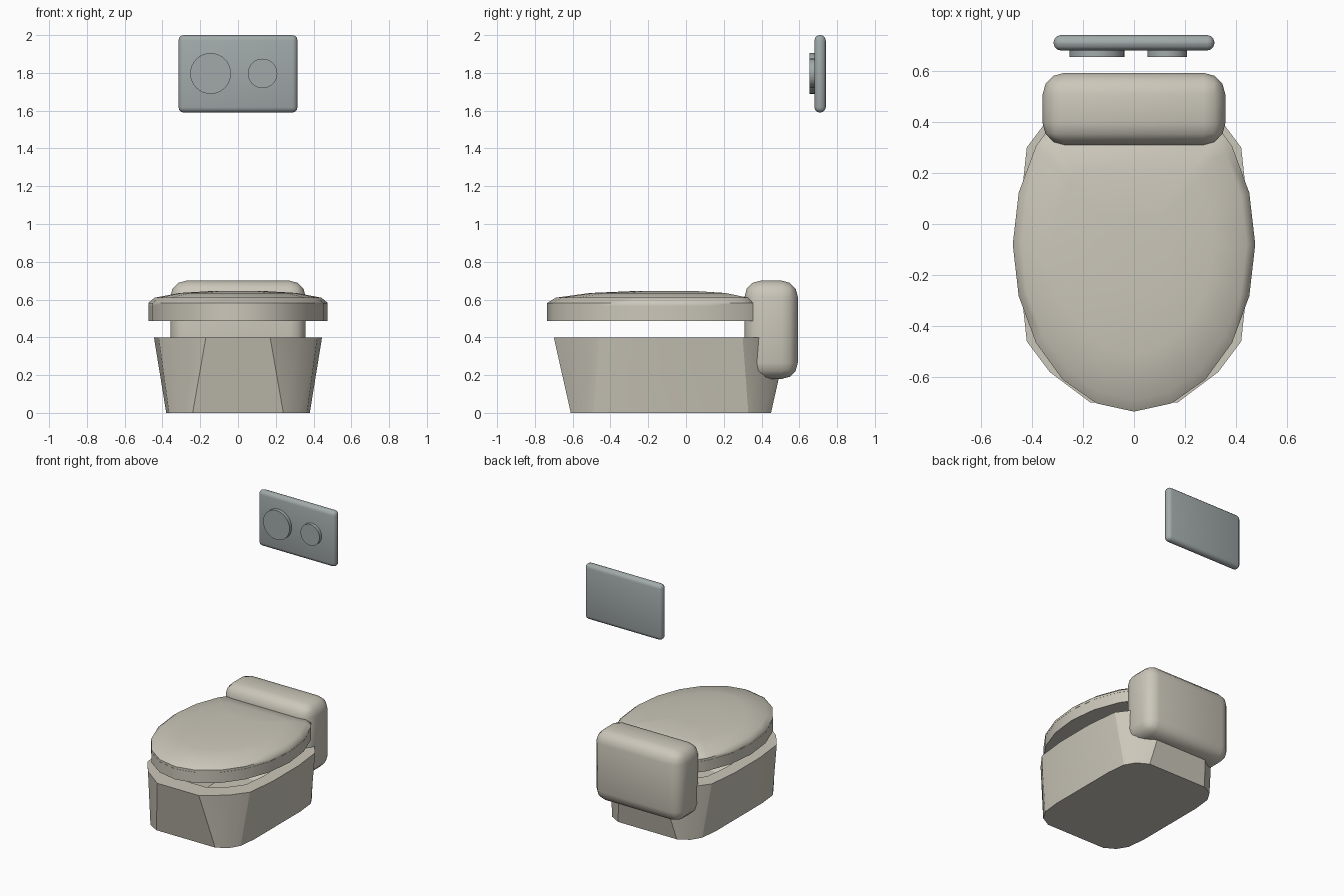
import bpy, math

if "Cube" in bpy.data.objects:
    bpy.data.objects.remove(bpy.data.objects["Cube"])

CY = -0.08  # centre of bowl and seat along y


def material(name, rgb):
    m = bpy.data.materials.new(name)
    m.diffuse_color = (*rgb, 1)
    m.use_nodes = True
    m.node_tree.nodes["Principled BSDF"].inputs["Base Color"].default_value = m.diffuse_color
    return m


ceramic = material("ceramic", (0.60, 0.57, 0.49))
steel = material("steel", (0.36, 0.40, 0.40))


def finish(ob, name, mat, angle):
    ob.name = name
    ob.data.materials.append(mat)
    bpy.ops.object.select_all(action='DESELECT')
    ob.select_set(True)
    bpy.context.view_layer.objects.active = ob
    bpy.ops.object.shade_smooth_by_angle(angle=math.radians(angle))


def loft(name, rings, angle, closed=False):
    """Skin rings of (x, y, z) points; cap both ends or join last to first."""
    n = len(rings[0])
    verts = [p for r in rings for p in r]
    faces = []
    for i in range(len(rings) if closed else len(rings) - 1):
        a, b = i * n, (i + 1) % len(rings) * n
        for j in range(n):
            k = (j + 1) % n
            faces.append((a + j, a + k, b + k, b + j))
    if not closed:
        faces.append(tuple(reversed(range(n))))
        faces.append(tuple(range(len(verts) - n, len(verts))))
    me = bpy.data.meshes.new(name)
    me.from_pydata(verts, [], faces)
    ob = bpy.data.objects.new(name, me)
    bpy.context.collection.objects.link(ob)
    finish(ob, name, ceramic, angle)
    return ob


def ring(outline, z, s=1.0):
    return [(x * s, CY + y * s, z) for x, y in outline]


def four_way(quarter):
    """Mirror a quarter outline into a full counter-clockwise loop."""
    back = quarter + [(-x, y) for x, y in reversed(quarter)]
    return back + [(-x, -y) for x, y in back]


def rounded_box(name, lo, hi, radius, segments, mat):
    bpy.ops.mesh.primitive_cube_add(
        size=1, location=[(a + b) / 2 for a, b in zip(lo, hi)])
    ob = bpy.context.object
    ob.scale = [b - a for a, b in zip(lo, hi)]
    bpy.ops.object.transform_apply(location=False, rotation=False, scale=True)
    bev = ob.modifiers.new("round", 'BEVEL')
    bev.width, bev.segments = radius, segments
    bpy.ops.object.modifier_apply(modifier=bev.name)
    finish(ob, name, mat, 50)
    return ob


# Bowl: rounded rectangle foot flaring to an oval rim, with a hollow basin
foot = four_way([(0.38, 0.27), (0.365, 0.41), (0.32, 0.485), (0.24, 0.53)])
rim = four_way([(0.445, 0.15), (0.42, 0.38), (0.33, 0.50), (0.17, 0.62)])
loft("bowl", [ring(foot, 0), ring(rim, 0.40), ring(rim, 0.40, 0.78),
              ring(rim, 0.25, 0.68), ring(rim, 0.14, 0.40)], 25)

# Seat and lid outline: 20-sided oval cut straight at the back
CUT = 0.44
oval = [(0.475 * math.cos(a), 0.655 * math.sin(a))
        for a in (math.radians(126 + 18 * i) for i in range(17))]
oval = [p for p in oval if p[1] < CUT]
oval = [(-0.344, CUT)] + oval + [(0.344, CUT)]

# Seat ring
loft("seat", [ring(oval, 0.487), ring(oval, 0.565),
              ring(oval, 0.565, 0.7), ring(oval, 0.487, 0.7)], 30, closed=True)

# Domed lid
loft("lid", [ring(oval, z, s) for s, z in
             [(1, 0.566), (1, 0.582), (0.93, 0.61), (0.65, 0.635), (0.3, 0.645)]], 50)

# Cistern behind the bowl
rounded_box("tank", (-0.358, 0.31, 0.18), (0.358, 0.592, 0.70), 0.085, 3, ceramic)

# Wall flush plate with two round buttons
rounded_box("flush_plate", (-0.315, 0.68, 1.59), (0.315, 0.74, 2.0), 0.028, 3, steel)
for name, x, r in (("large_button", -0.145, 0.108), ("small_button", 0.13, 0.078)):
    bpy.ops.mesh.primitive_cylinder_add(
        vertices=32, radius=r, depth=0.04, location=(x, 0.675, 1.797),
        rotation=(math.pi / 2, 0, 0))
    finish(bpy.context.object, name, steel, 30)
